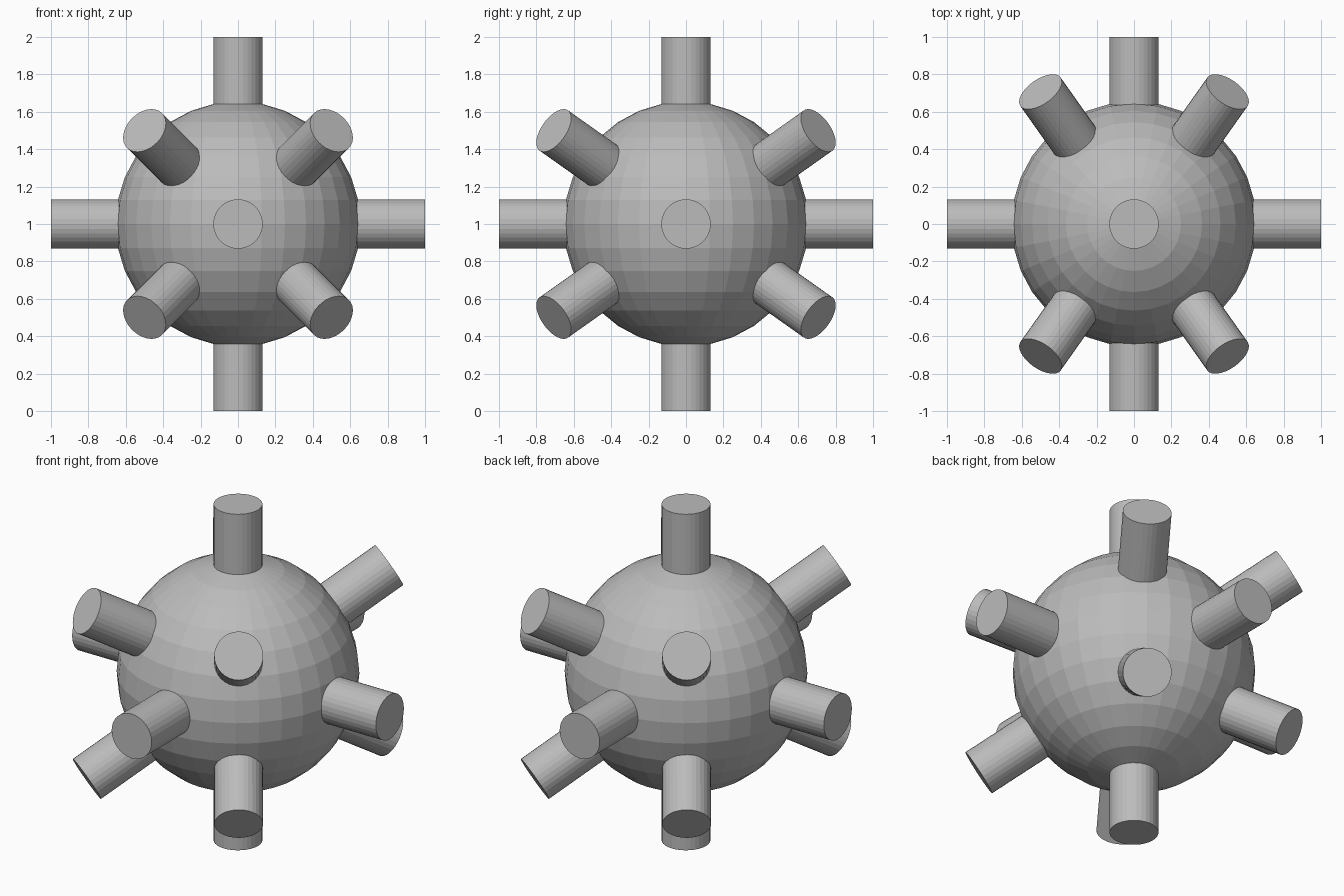
import bpy
from mathutils import Vector

if "Cube" in bpy.data.objects:
    bpy.data.objects.remove(bpy.data.objects["Cube"], do_unlink=True)

GREY = (0.5, 0.5, 0.5, 1)
CENTRE = Vector((0, 0, 1))
ROD_RADIUS = 0.132

grey = bpy.data.materials.new("plain grey")
grey.use_nodes = True
grey.diffuse_color = GREY
grey.node_tree.nodes["Principled BSDF"].inputs["Base Color"].default_value = GREY


def finish(name):
    obj = bpy.context.object
    obj.name = name
    obj.data.materials.append(grey)
    return obj


def add_rod(name, direction):
    """A round bar through the centre, reaching one unit both ways."""
    bpy.ops.mesh.primitive_cylinder_add(
        vertices=32, radius=ROD_RADIUS, depth=2, location=CENTRE,
        rotation=Vector(direction).to_track_quat('Z', 'Y').to_euler())
    finish(name)


# Faceted ball
bpy.ops.mesh.primitive_uv_sphere_add(segments=32, ring_count=16, radius=0.655, location=CENTRE)
finish("ball")

# Rods along the main axes
add_rod("rod_upright", (0, 0, 1))
add_rod("rod_side_to_side", (1, 0, 0))
add_rod("rod_front_to_back", (0, 1, 0))

# Slanted rods, one through each pair of opposite corners
for side, x in (("left", 1), ("right", -1)):
    for level, z in (("upper", 1), ("lower", -1)):
        add_rod(f"rod_slanted_{level}_{side}", (x, -2 ** 0.5, z))
